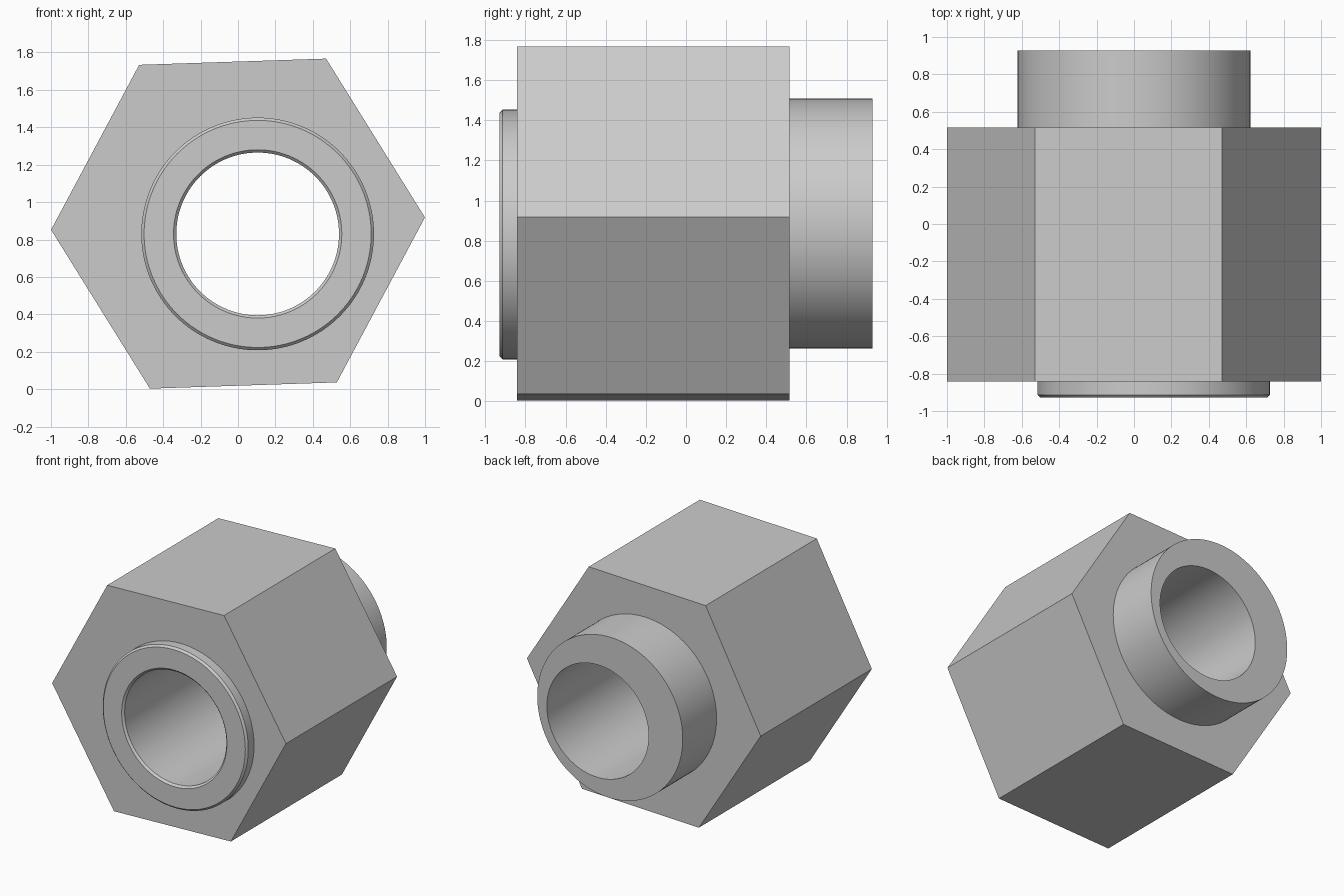
import bpy
import bmesh
import math
from mathutils import Vector

cube = bpy.data.objects.get("Cube")
if cube:
    bpy.data.objects.remove(cube, do_unlink=True)

FRONT, SHOULDER, REAR_SHOULDER, REAR = -0.928, -0.842, 0.515, 0.928
HEX_AXIS = (0.0, 0.885)        # x, z of the hexagon and rear collar
BORE_AXIS = (0.105, 0.83)      # x, z of the offset front collar and bore
COLLAR_R, BORE_R, CHAMFER = 0.622, 0.435, 0.015
TILT = math.radians(1.9)

grey = bpy.data.materials.new("plain grey")
grey.use_nodes = True
colour = (0.6, 0.6, 0.6, 1)
grey.diffuse_color = colour
grey.node_tree.nodes["Principled BSDF"].inputs["Base Color"].default_value = colour


def turned_solid(name, axis, profile, sides=128, tilt=0.0):
    """Closed solid along y, from (y, radius) pairs."""
    bm = bmesh.new()
    rings = []
    for y, r in profile:
        angles = [tilt + math.tau * i / sides for i in range(sides)]
        rings.append([bm.verts.new(Vector((axis[0] + r * math.cos(a), y,
                                           axis[1] + r * math.sin(a))))
                      for a in angles])
    for a, b in zip(rings, rings[1:]):
        for i in range(sides):
            j = (i + 1) % sides
            bm.faces.new((a[i], a[j], b[j], b[i]))
    bm.faces.new(rings[0])
    bm.faces.new(rings[-1])
    bmesh.ops.recalc_face_normals(bm, faces=bm.faces)
    mesh = bpy.data.meshes.new(name)
    bm.to_mesh(mesh)
    bm.free()
    mesh.materials.append(grey)
    obj = bpy.data.objects.new(name, mesh)
    bpy.context.collection.objects.link(obj)
    return obj


# Hexagonal body
body = turned_solid("hex_fitting", HEX_AXIS,
                    [(SHOULDER, 1.0), (REAR_SHOULDER, 1.0)], 6, TILT)

# Collars, sunk into the body so they fuse cleanly
front_collar = turned_solid("front_collar", BORE_AXIS,
                            [(FRONT, COLLAR_R - CHAMFER), (FRONT + CHAMFER, COLLAR_R),
                             (SHOULDER + 0.2, COLLAR_R)])
rear_collar = turned_solid("rear_collar", HEX_AXIS,
                           [(REAR_SHOULDER - 0.2, COLLAR_R), (REAR, COLLAR_R)])

# Through bore with a chamfered front mouth
bore = turned_solid("bore_cutter", BORE_AXIS,
                    [(FRONT - CHAMFER, BORE_R + 2 * CHAMFER),
                     (FRONT + CHAMFER, BORE_R), (REAR + 0.1, BORE_R)])

bpy.context.view_layer.objects.active = body
for tool, operation in ((front_collar, 'UNION'), (rear_collar, 'UNION'),
                        (bore, 'DIFFERENCE')):
    mod = body.modifiers.new(tool.name, 'BOOLEAN')
    mod.operation = operation
    mod.solver = 'EXACT'
    mod.object = tool
    bpy.ops.object.modifier_apply(modifier=mod.name)
    bpy.data.objects.remove(tool, do_unlink=True)

# Smooth round walls, crisp edges
bpy.ops.object.select_all(action='DESELECT')
body.select_set(True)
bpy.ops.object.shade_smooth_by_angle(angle=math.radians(30))
